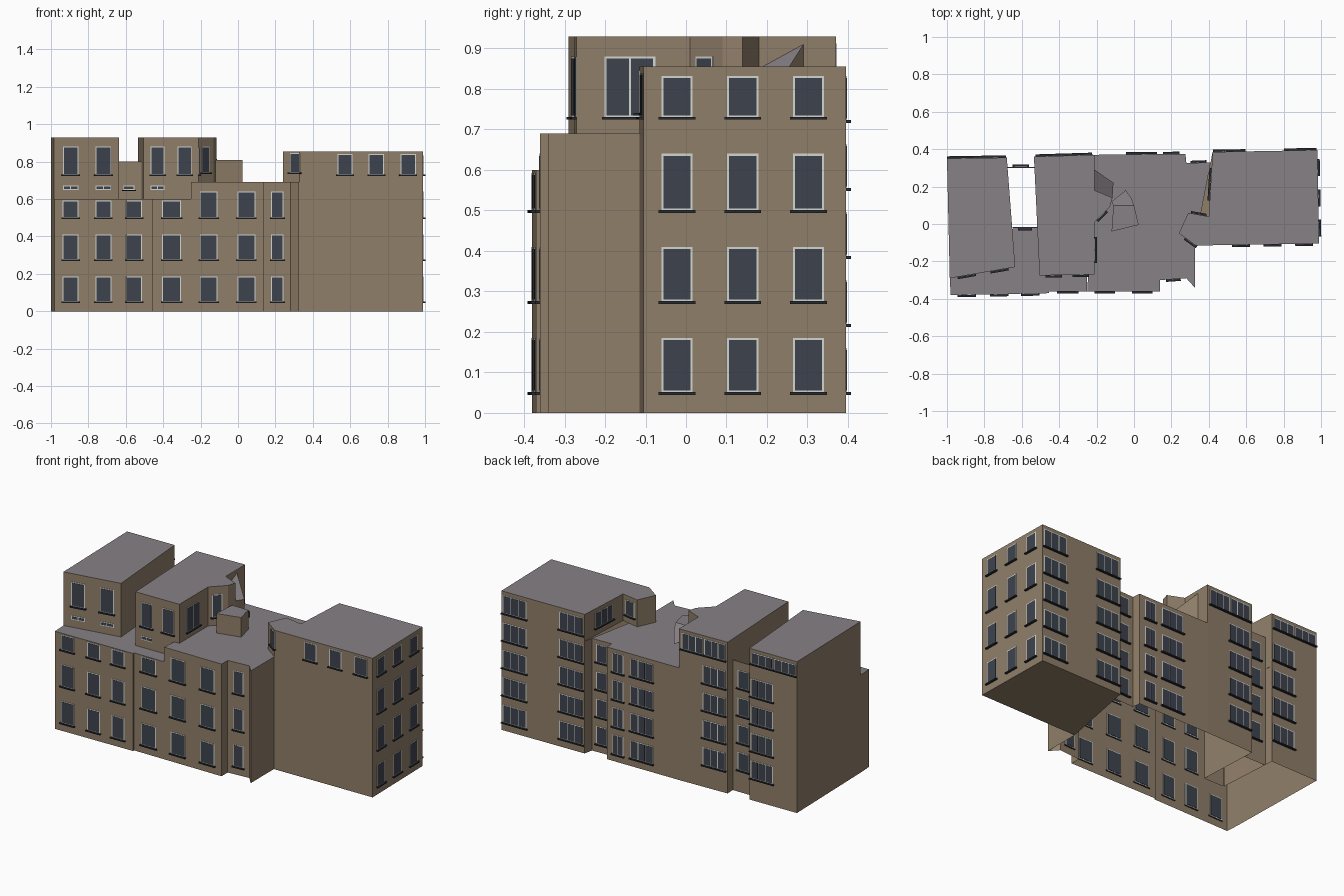
import bpy
from mathutils import Vector

if "Cube" in bpy.data.objects:
    bpy.data.objects.remove(bpy.data.objects["Cube"], do_unlink=True)


def material(name, rgb):
    m = bpy.data.materials.new(name)
    m.use_nodes = True
    m.diffuse_color = (*rgb, 1)
    m.node_tree.nodes["Principled BSDF"].inputs["Base Color"].default_value = (*rgb, 1)
    return m


WALL, ROOF, GLASS, SILL, FRAME = range(5)
MATS = [material("tan wall", (.28, .212, .142)), material("grey roof", (.24, .218, .232)),
        material("dark glass", (.048, .056, .076)), material("dark sill", (.021, .023, .03)),
        material("pale frame", (.66, .68, .64))]


def make(name, verts, faces, mats):
    me = bpy.data.meshes.new(name)
    me.from_pydata(verts, [], faces)
    for m in MATS:
        me.materials.append(m)
    for p, i in zip(me.polygons, mats):
        p.material_index = i
    ob = bpy.data.objects.new(name, me)
    bpy.context.collection.objects.link(ob)
    return ob


def prism(name, poly, z0, z1, skip=(), top=True, bottom=False):
    """Counter-clockwise footprint raised into walls with a grey roof."""
    n = len(poly)
    verts = [(x, y, z0) for x, y in poly] + [(x, y, z1) for x, y in poly]
    faces = [(i, (i + 1) % n, (i + 1) % n + n, i + n) for i in range(n) if i not in skip]
    mats = [WALL] * len(faces)
    if top:
        faces.append(tuple(range(n, 2 * n)))
        mats.append(ROOF)
    if bottom:
        faces.append(tuple(reversed(range(n))))
        mats.append(WALL)
    return make(name, verts, faces, mats)


def windows(name, a, b, ts, w, zs, panes=1, sill=True):
    """Grid of windows on the wall a-b (outside on the right hand)."""
    a, b = Vector(a), Vector(b)
    d = (b - a).normalized()
    out = Vector((d.y, -d.x))
    verts, faces, mats = [], [], []

    def box(c, u0, u1, v0, v1, z0, z1, mat):
        k = len(verts)
        for z in (z0, z1):
            for u, v in ((u0, v0), (u0, v1), (u1, v1), (u1, v0)):
                p = c + d * u + out * v
                verts.append((p.x, p.y, z))
        for f in ((0, 3, 2, 1), (4, 5, 6, 7), (0, 1, 5, 4), (1, 2, 6, 5), (2, 3, 7, 6), (3, 0, 4, 7)):
            faces.append([k + i for i in reversed(f)])
            mats.append(mat)

    for t in ts:
        c = a.lerp(b, t)
        for z0, z1 in zs:
            box(c, -w / 2, w / 2, -.004, .002, z0, z1, FRAME)
            step = (w - .005) / panes
            for i in range(panes):
                u = -w / 2 + .005 + i * step
                box(c, u, u + step - .005, -.006, .003, z0 + .005, z1 - .005, GLASS)
            if sill:
                box(c, -w / 2 - .007, w / 2 + .007, -.004, .012, z0 - .006, z0 + .001, SILL)
    make(name, verts, faces, mats)


def at_x(a, b, *xs):
    return [(x - a[0]) / (b[0] - a[0]) for x in xs]


def floors(first, count, h, step=.168):
    return [(first + i * step - h / 2, first + i * step + h / 2) for i in range(count)]


# West block
west = [(-1, .35), (-.985, -.29), (-.635, -.23), (-.68, .355)]
prism("west_block_lower", [west[0], west[1], (-.655, -.02), west[3]], 0, .6, skip=(1,), top=False)
prism("west_block_upper", west, .6, .93)

# Low front range
prism("front_range", [(-.985, -.29), (-.98, -.38), (-.455, -.37), (-.455, -.36), (-.25, -.36),
                      (-.25, -.02), (-.64, -.02)], 0, .6, skip=(4, 5, 6))

# Middle block
prism("middle_block_lower", [(-.535, .36), (-.517, -.02), (-.25, -.02), (-.21, .37)],
      0, .6, skip=(1, 2), top=False)
middle = [(-.535, .36), (-.505, -.275), (-.21, -.27), (-.21, .01), (-.13, .09),
          (-.115, .14), (-.21, .18), (-.21, .37)]
prism("middle_block_upper", middle, .6, .93)

# Main range with stepped front and back notch
main = [(-.25, -.36), (.14, -.36), (.14, -.3), (.28, -.29), (.325, -.34), (.325, -.115),
        (.41, .33), (.28, .325), (.275, .375), (-.21, .37)]
prism("main_range_lower", main, 0, .6, skip=(5, 9), top=False)
prism("main_range_upper", main, .6, .69, skip=(5,))

# East block
prism("east_block_lower", [(.42, .385), (.325, -.115), (.99, -.105), (.98, .395)], 0, .69,
      top=False, bottom=True)
east = [(.42, .385), (.4, .04), (.29, .06), (.24, -.05), (.33, -.115), (.99, -.105), (.98, .395)]
prism("east_block_upper", east, .69, .855, bottom=True)

# Light well walls
prism("light_well_front_wall", [(-.65, -.022), (-.517, -.022), (-.517, -.016), (-.65, -.016)], 0, .8)
prism("light_well_back_wall", [(-.677, .3), (-.533, .3), (-.533, .306), (-.677, .306)], 0, .8)

# Roof stair hut with sloping rear, and slanted roof wedge
prism("stair_hut", [(-.12, -.04), (.025, -.005), (0, .1), (-.11, .1)], .69, .81)
make("hut_rear_slope", [(-.11, .1, .81), (0, .1, .81), (-.015, .14, .78), (-.045, .18, .72),
                        (-.12, .12, .75)], [(0, 1, 2, 3, 4)], [ROOF])
make("roof_wedge", [(-.21, .18, .85), (-.115, .14, .82), (-.11, .22, .8), (-.21, .29, .91),
                    (-.21, .29, .69), (-.11, .22, .69), (-.115, .14, .69)],
     [(0, 1, 2, 3), (3, 2, 5, 4), (1, 6, 5, 2)], [ROOF, WALL, WALL])

# Front windows
low = [(.05, .185), (.275, .41)]
short, tall = low + [(.5, .593)], low + [(.5, .64)]
a, b = (-.98, -.38), (-.455, -.37)
windows("front_west_windows", a, b, at_x(a, b, -.895, -.72, -.555), .085, short)
a, b = (-.455, -.36), (-.25, -.36)
windows("front_centre_windows", a, b, at_x(a, b, -.355), .1, short)
a, b = main[0], main[1]
windows("front_main_windows", a, b, at_x(a, b, -.157, .045), .095, tall)
a, b = main[2], main[3]
windows("front_recess_windows", a, b, at_x(a, b, .21), .065, tall)

# Upper front windows and vents
upper, vent = [(.73, .88)], [(.648, .672)]
for part, a, b, xs, w in (("west", west[1], west[2], (-.895, -.72), .085),
                          ("middle", middle[1], middle[2], (-.43, -.285), .075)):
    windows(part + "_upper_windows", a, b, at_x(a, b, *xs), w, upper)
    windows(part + "_vents", a, b, at_x(a, b, *xs[:2 if part == "west" else 1]), w, vent, 2, False)
windows("light_well_vent", (-.65, -.022), (-.517, -.022), [.5], .06, vent)
windows("middle_side_window", middle[2], middle[3], [.47], .125, upper, 2)
windows("middle_corner_window", middle[3], middle[4], [.45], .06, [(.74, .88)])

# East block windows
a, b = east[4], east[5]
windows("east_front_windows", a, b, at_x(a, b, .572, .74, .91), .082, [(.73, .84)])
windows("east_corner_window", east[3], east[4], [.72], .065, [(.74, .845)])
windows("east_side_windows", east[5], east[6], [.165, .49, .815], .077, tall + [(.73, .832)])
windows("east_terrace_window", east[0], east[1], [.5], .16, [(.735, .83)], 3)
windows("east_terrace_end_window", east[1], east[2], [.5], .07, [(.735, .83)])

# Back windows
a, b = east[6], east[0]
windows("east_back_windows", a, b, at_x(a, b, .89, .51), .16, floors(.105, 5, .11), 3)
windows("notch_windows", main[6], main[7], [.5], .07, floors(.105, 4, .11))
a, b = main[8], main[9]
windows("main_back_narrow_windows", a, b, at_x(a, b, .2), .075, floors(.105, 4, .12), 2)
windows("main_back_wide_windows", a, b, at_x(a, b, .04), .15, floors(.105, 4, .11), 3)
a, b = middle[7], middle[0]
windows("middle_back_windows", a, b, at_x(a, b, -.445), .15, floors(.19, 4, .11), 3)
windows("middle_back_top_windows", a, b, at_x(a, b, -.3, -.45), .14, floors(.862, 1, .1), 3)
a, b = west[3], west[0]
windows("west_back_windows", a, b, at_x(a, b, -.765), .15, floors(.19, 4, .11), 3)
windows("west_back_top_windows", a, b, at_x(a, b, -.765, -.92), .145, floors(.875, 1, .07), 3)
windows("light_well_back_windows", (-.533, .306), (-.677, .306), [.5], .075, floors(.19, 4, .11))
